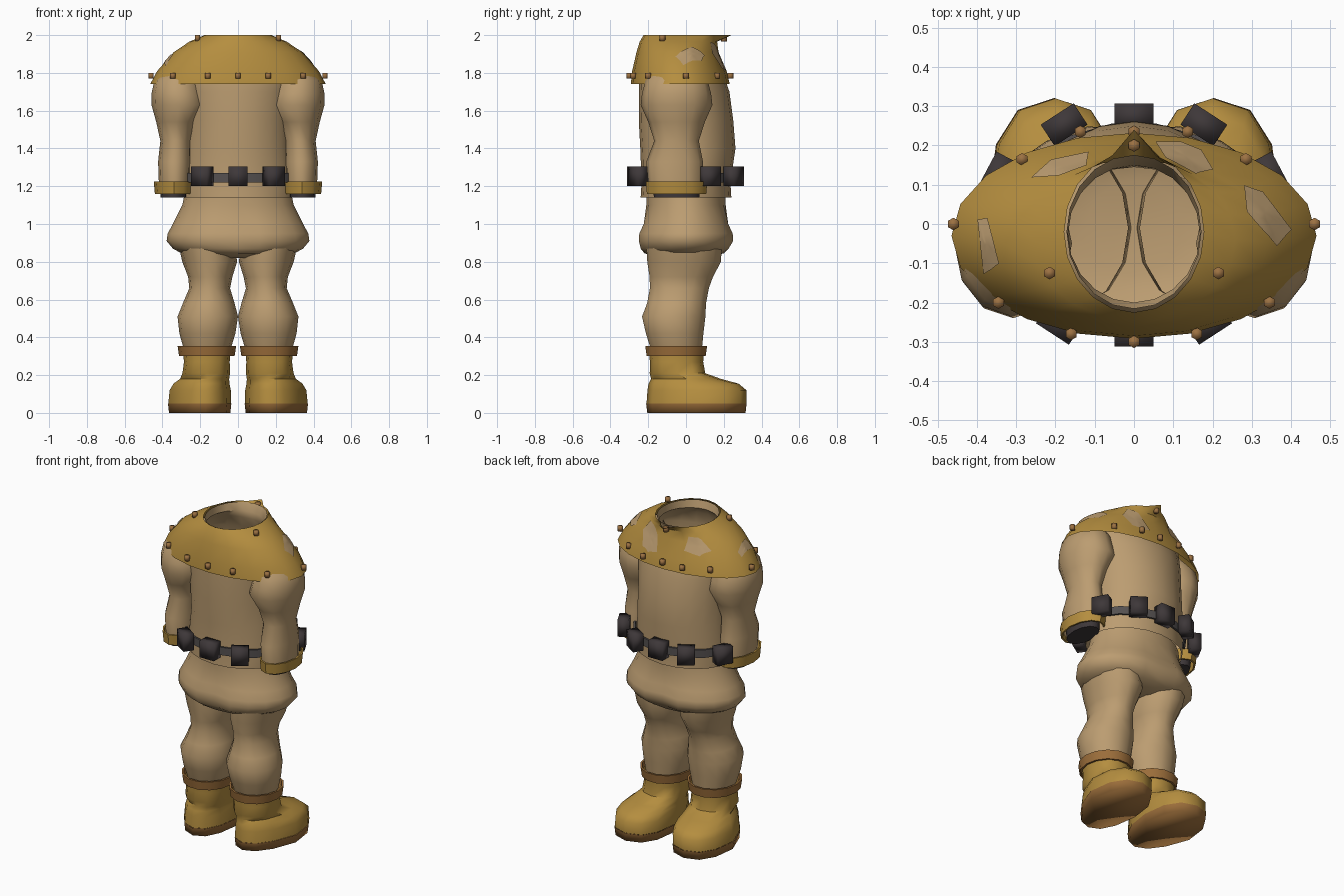
import bpy, bmesh, math
from mathutils import Vector
from mathutils.bvhtree import BVHTree

if "Cube" in bpy.data.objects:
    bpy.data.objects.remove(bpy.data.objects["Cube"])


def material(name, rgb):
    m = bpy.data.materials.new(name)
    m.diffuse_color = (*rgb, 1)
    m.use_nodes = True
    m.node_tree.nodes["Principled BSDF"].inputs["Base Color"].default_value = m.diffuse_color
    return m


TAN = material("tan cloth", (0.50, 0.335, 0.165))
GOLD = material("golden leather", (0.46, 0.27, 0.05))
BROWN = material("brown trim", (0.33, 0.155, 0.043))
RIVET = material("bronze rivet", (0.33, 0.165, 0.055))
DARK = material("dark leather", (0.048, 0.039, 0.041))
STRAP = material("grey strap", (0.09, 0.081, 0.08))
OPEN = (False, False)


def finish(name, bm, mat, angle=45):
    bmesh.ops.recalc_face_normals(bm, faces=bm.faces)
    me = bpy.data.meshes.new(name)
    bm.to_mesh(me)
    bm.free()
    me.materials.append(mat)
    ob = bpy.data.objects.new(name, me)
    bpy.context.collection.objects.link(ob)
    if angle:
        bpy.ops.object.select_all(action='DESELECT')
        ob.select_set(True)
        bpy.context.view_layer.objects.active = ob
        bpy.ops.object.shade_smooth_by_angle(angle=math.radians(angle))
    return ob


def loft(name, rings, mat, side=1, n=14, caps=OPEN, closed=False,
         power=1.0, angle=50, tweak=None):
    """Skin horizontal oval rings given as (z, cx, cy, rx, ry)."""
    bm = bmesh.new()
    rows = []
    for z, cx, cy, rx, ry in rings:
        row = []
        for i in range(n):
            a = math.tau * i / n
            c, s = math.cos(a), math.sin(a)
            row.append(bm.verts.new((
                side * cx + rx * math.copysign(abs(c) ** power, c),
                cy + ry * math.copysign(abs(s) ** power, s), z)))
        rows.append(row)
    pairs = list(zip(rows, rows[1:]))
    if closed:
        pairs.append((rows[-1], rows[0]))
    for a, b in pairs:
        for i in range(n):
            j = (i + 1) % n
            bm.faces.new((a[i], a[j], b[j], b[i]))
    if caps[0]:
        bm.faces.new(rows[0][::-1])
    if caps[1]:
        bm.faces.new(rows[-1])
    if tweak:
        tweak(rows)
    return finish(name, bm, mat, angle)


def band(name, z0, z1, cx, cy, rx, ry, thick, mat, side=1, flare=0.0, n=14):
    """Thick oval hoop."""
    t, f = thick, flare
    return loft(name, [(z0, cx, cy, rx, ry), (z1, cx, cy, rx + f, ry + f),
                       (z1, cx, cy, rx + f - t, ry + f - t),
                       (z0, cx, cy, rx - t, ry - t)],
                mat, side, n, closed=True, angle=40)


# Shirt body, open at hem, with a neck lining up to the mantle rim
loft("shirt_body", [
    (1.14, 0, 0, .30, .24), (1.22, 0, 0, .305, .235), (1.40, 0, .01, .283, .252),
    (1.55, 0, 0, .285, .25), (1.70, 0, -.01, .295, .24), (1.83, 0, -.03, .31, .215),
    (1.91, 0, -.04, .25, .185), (1.95, 0, -.025, .168, .175),
    (1.996, 0, -.02, .172, .196)], TAN, n=20)


# Puffy shorts with a shallow cleft at front and back
def cleft(rows):
    for row in rows[2:6]:
        for v in row:
            if abs(v.co.x) < .02:
                v.co.y *= .9


loft("shorts", [
    (1.17, 0, 0, .28, .21), (1.10, 0, 0, .295, .21), (1.00, 0, 0, .345, .235),
    (.95, 0, 0, .372, .26), (.91, 0, 0, .378, .262), (.87, 0, -.007, .345, .245),
    (.845, 0, -.01, .30, .21), (.82, 0, -.01, .12, .12)],
    TAN, n=20, caps=(False, True), angle=75, tweak=cleft)


# Shoulder mantle with a raised point behind the neck
def raise_point(rows):
    tip = max(rows[4], key=lambda v: v.co.y)
    tip.co.y = .24


mantle = loft("shoulder_mantle", [
    (1.74, 0, -.03, .465, .262), (1.81, 0, -.035, .428, .25),
    (1.91, 0, -.045, .34, .217), (1.965, 0, -.04, .258, .205),
    (2.0, 0, -.02, .178, .205)], GOLD, n=20, tweak=raise_point)

# Worn cloth patches following the mantle surface
bm = bmesh.new()
bm.from_mesh(mantle.data)
tree = BVHTree.FromBMesh(bm)
bm.free()
PATCHES = [
    [(.278, .095), (.325, .08), (.398, -.015), (.36, -.055), (.285, .03)],
    [(-.395, .01), (-.37, .015), (-.34, -.10), (-.38, -.125)],
    [(.055, .205), (.12, .205), (.17, .185), (.20, .135), (.155, .125), (.08, .165)],
    [(-.26, .115), (-.21, .16), (-.115, .18), (-.12, .145), (-.19, .12)]]
for outline in PATCHES:
    pts = [Vector(p) for p in outline]
    mid = sum(pts, Vector((0, 0))) / len(pts)
    edge = [a.lerp(b, k / 4) for a, b in zip(pts, pts[1:] + pts[:1]) for k in range(4)]
    bm = bmesh.new()

    def drop(p):
        hit, nor, _, _ = tree.ray_cast(Vector((p.x, p.y, 3)), Vector((0, 0, -1)))
        if hit is None:
            hit, nor, _, _ = tree.find_nearest(Vector((p.x, p.y, 1.85)))
        return bm.verts.new(hit + nor * (.005 if nor.z > 0 else -.005))

    rows = [[drop(mid.lerp(p, f)) for p in edge] for f in (.33, .66, 1)]
    centre = drop(mid)
    for i in range(len(edge)):
        j = (i + 1) % len(edge)
        bm.faces.new((centre, rows[0][i], rows[0][j]))
        for a, b in zip(rows, rows[1:]):
            bm.faces.new((a[i], b[i], b[j], a[j]))
    finish("cloth_patch", bm, TAN, 60)


# Hexagonal rivets
def rivet(x, y, z):
    bm = bmesh.new()
    bmesh.ops.create_cone(bm, cap_ends=True, segments=6, radius1=.016, radius2=.016, depth=.03)
    bmesh.ops.translate(bm, verts=bm.verts, vec=(x, y, z))
    finish("rivet", bm, RIVET, 100)


for x, y in [(.46, 0), (.345, -.2), (.16, -.28), (.285, .165), (.137, .235)]:
    for s in (1, -1):
        rivet(s * x, y, 1.785)
rivet(0, -.3, 1.785)
rivet(0, .235, 1.785)
rivet(0, .2, 1.98)
for s in (1, -1):
    rivet(s * .215, -.125, 1.985)

# Belt strap and pouches
band("belt_strap", 1.22, 1.27, 0, 0, .325, .26, .012, STRAP, n=18)


def pouch(x, y, turn):
    bm = bmesh.new()
    bmesh.ops.create_cube(bm, size=1)
    bmesh.ops.scale(bm, verts=bm.verts, vec=(.1, .065, .104))
    ob = finish("belt_pouch", bm, DARK, 100)
    ob.location = (x, y, 1.252)
    ob.rotation_euler.z = math.radians(turn)


pouch(0, .275, 0)
pouch(0, -.28, 0)
for s in (1, -1):
    pouch(s * .178, .253, -s * 33)
    pouch(s * .19, -.253, s * 33)
    pouch(s * .345, .125, -s * 62)

# Arms, legs and boots
for s in (1, -1):
    # Narrow the heel so the toes splay outward
    def narrow_heel(rows):
        for row in rows:
            if row[0].co.z < .2:
                for v in row:
                    t = max(0, (.055 - v.co.y) / .265)
                    mid = s * (.2 - .03 * t)
                    v.co.x = mid + (v.co.x - s * .2) * (1 - .25 * t)

    loft("arm", [
        (1.84, .29, -.05, .07, .10), (1.76, .318, -.05, .125, .165),
        (1.69, .318, -.05, .14, .183), (1.63, .308, -.05, .15, .19),
        (1.54, .325, -.05, .108, .15), (1.44, .328, -.05, .083, .118),
        (1.33, .335, -.06, .088, .15), (1.19, .335, -.055, .083, .143)],
        TAN, s, n=12)
    band("sleeve_cuff", 1.16, 1.225, .34, -.05, .1, .157, .01, GOLD, s, .006, 12)
    loft("wrist_end", [(1.14, .34, -.05, .07, .12), (1.20, .34, -.05, .072, .124)],
         DARK, s, n=12, caps=(True, False))
    loft("leg", [
        (.89, .165, -.01, .15, .205), (.80, .15, -.01, .145, .2),
        (.72, .147, -.025, .117, .172), (.66, .15, -.035, .108, .16),
        (.58, .155, -.05, .137, .16), (.51, .16, -.065, .16, .172),
        (.42, .162, -.06, .148, .156), (.33, .163, -.05, .122, .137)],
        TAN, s, n=14)
    band("boot_cuff", .30, .355, .165, -.052, .147, .16, .012, BROWN, s, .008)
    loft("boot", [
        (.05, .203, .055, .166, .264), (.12, .2, .058, .162, .262),
        (.155, .195, .04, .15, .238), (.18, .182, 0, .137, .185),
        (.21, .168, -.045, .126, .147), (.27, .165, -.05, .121, .141),
        (.335, .165, -.05, .127, .147)], GOLD, s, n=12, power=.85, tweak=narrow_heel)
    loft("boot_sole", [(0, .203, .055, .162, .26), (.05, .203, .055, .168, .266)],
         BROWN, s, n=12, power=.85, angle=120, caps=(True, False), tweak=narrow_heel)
